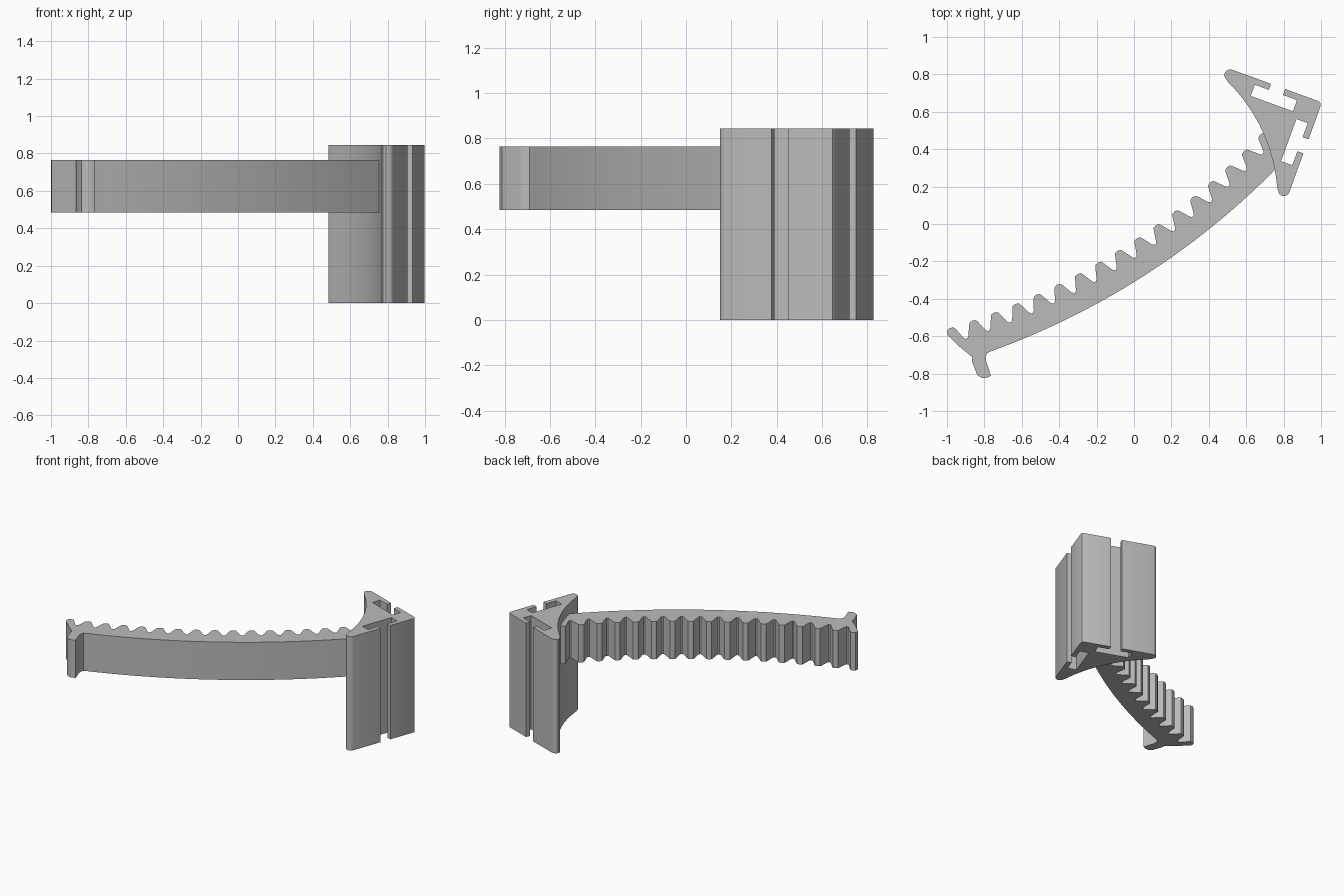
import bpy
import bmesh
from math import sin, cos, radians
from mathutils import Vector

cube = bpy.data.objects.get("Cube")
if cube:
    bpy.data.objects.remove(cube, do_unlink=True)

grey = bpy.data.materials.new("plain grey")
grey.use_nodes = True
colour = (0.5, 0.5, 0.5, 1)
grey.diffuse_color = colour
grey.node_tree.nodes["Principled BSDF"].inputs["Base Color"].default_value = colour


def extrude_outline(name, outline, bottom, top):
    """Extrude a closed flat outline upwards into a solid part."""
    bm = bmesh.new()
    base = bm.faces.new([bm.verts.new((p[0], p[1], bottom)) for p in outline])
    result = bmesh.ops.extrude_face_region(bm, geom=[base], use_keep_orig=True)
    raised = [g for g in result["geom"] if isinstance(g, bmesh.types.BMVert)]
    bmesh.ops.translate(bm, verts=raised, vec=(0, 0, top - bottom))
    bmesh.ops.recalc_face_normals(bm, faces=bm.faces)
    mesh = bpy.data.meshes.new(name)
    bm.to_mesh(mesh)
    bm.free()
    mesh.materials.append(grey)
    obj = bpy.data.objects.new(name, mesh)
    bpy.context.collection.objects.link(obj)
    bpy.ops.object.select_all(action="DESELECT")
    obj.select_set(True)
    bpy.context.view_layer.objects.active = obj
    bpy.ops.object.shade_smooth_by_angle(angle=radians(30))
    return obj


def on_arc(centre, radius, degrees):
    a = radians(degrees)
    return centre + radius * Vector((cos(a), sin(a)))


# Curved toothed arm: teeth on the inner arc, smooth outer arc
centre = Vector((-2.159, 3.175))
first, pitch, teeth = -72.46, 1.803, 17
# One tooth: (offset in pitches, radius)
tooth = [(-0.46, 3.993), (-0.39, 3.983), (-0.2, 3.928), (-0.14, 3.916), (0, 3.912),
         (0.14, 3.916), (0.2, 3.928), (0.39, 3.983), (0.46, 3.993)]
arm = []
for i in range(teeth):
    for offset, radius in tooth:
        if i == 0 and offset < -0.2:
            continue
        arm.append(on_arc(centre, radius, first + pitch * (i + offset)))
start, end, steps = -44.7, -70.1, 28
arm += [on_arc(centre, 4.1, start + (end - start) * k / steps) for k in range(steps + 1)]
# Hooked foot at the free end
arm += [Vector(p) for p in [
    (-0.785, -0.69), (-0.793, -0.71), (-0.79, -0.735), (-0.765, -0.812),
    (-0.79, -0.823), (-0.815, -0.822), (-0.838, -0.808), (-0.865, -0.737),
    (-0.866, -0.71), (-0.93, -0.658), (-0.997, -0.594)]]
extrude_outline("toothed_arm", arm, 0.485, 0.765)

# Corner bracket: half profile from the outer corner, mirrored on the diagonal
half = [(0.006, 0.006), (0.02, 0), (0.21, 0), (0.21, 0.034), (0.13, 0.034),
        (0.13, 0.098), (0.37, 0.098), (0.37, 0.034), (0.29, 0.034), (0.29, 0),
        (0.512, 0), (0.526, 0.004), (0.538, 0.015), (0.543, 0.03), (0.538, 0.048)]
hollow = Vector((0.885, 0.885))
half += [tuple(on_arc(hollow, 0.898, -114.7 - 20.3 * k / 8)) for k in range(9)]
profile = half + [(v, u) for u, v in reversed(half[1:-1])]
corner = Vector((1.005, 0.65))
u_axis = Vector((cos(radians(160)), sin(radians(160))))
v_axis = Vector((cos(radians(250)), sin(radians(250))))
bracket = [corner + u * u_axis + v * v_axis for u, v in profile]
extrude_outline("slotted_bracket", bracket, 0, 0.845)
